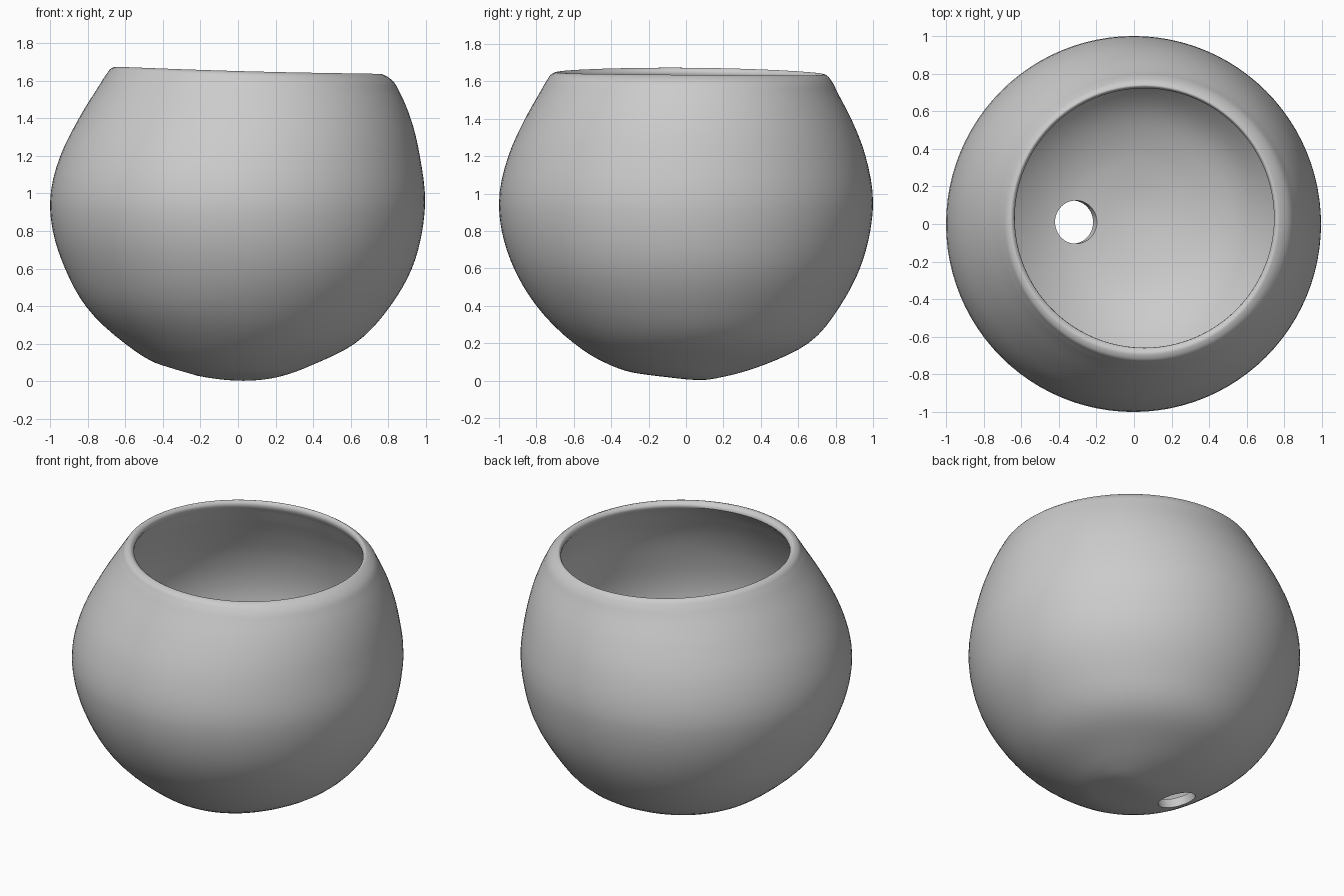
import bpy, bmesh, math

if "Cube" in bpy.data.objects:
    bpy.data.objects.remove(bpy.data.objects["Cube"])

SEG = 96      # points around each ring
SUB = 4       # rings between neighbouring stations

# Stations from outer base, over the rim, to inner base: z, left x, right x, front y, back y
STATIONS = [
    (0.003, 0.03, 0.03, 0.08, 0.08),
    (0.018, -0.15, 0.19, -0.10, 0.19),
    (0.042, -0.27, 0.28, -0.28, 0.29),
    (0.085, -0.41, 0.39, -0.41, 0.42),
    (0.20, -0.60, 0.62, -0.60, 0.655),
    (0.40, -0.81, 0.81, -0.80, 0.825),
    (0.60, -0.92, 0.925, -0.92, 0.93),
    (0.80, -0.985, 0.98, -0.985, 0.985),
    (0.95, -1.0, 0.995, -1.0, 1.0),
    (1.20, -0.945, 0.967, -0.95, 0.96),
    (1.40, -0.84, 0.92, -0.86, 0.885),
    (1.55, -0.74, 0.86, -0.775, 0.81),
    (1.61, -0.70, 0.825, -0.74, 0.78),
    (1.64, -0.675, 0.785, -0.715, 0.755),
    (1.648, -0.652, 0.76, -0.685, 0.735),
    (1.63, -0.635, 0.745, -0.66, 0.722),
    (1.57, -0.665, 0.775, -0.695, 0.745),
    (1.38, -0.79, 0.865, -0.81, 0.835),
    (1.20, -0.885, 0.905, -0.89, 0.90),
    (0.95, -0.94, 0.935, -0.94, 0.94),
    (0.80, -0.925, 0.92, -0.925, 0.925),
    (0.60, -0.86, 0.865, -0.86, 0.87),
    (0.40, -0.74, 0.74, -0.73, 0.755),
    (0.23, -0.56, 0.57, -0.56, 0.60),
    (0.13, -0.38, 0.37, -0.38, 0.40),
    (0.09, -0.22, 0.23, -0.22, 0.25),
    (0.066, 0.02, 0.02, 0.05, 0.05),
]


def smooth_rows(rows):
    """Hermite interpolation of the stations by chord length."""
    t = [0.0]
    for a, b in zip(rows, rows[1:]):
        t.append(t[-1] + math.hypot(b[0] - a[0], (b[2] - b[1] - a[2] + a[1]) / 2))
    n = len(rows)

    def slope(i, k):
        if i in (0, n - 1):
            j = 0 if i == 0 else n - 2
            return 0.0 if k == 0 else (rows[j + 1][k] - rows[j][k]) / (t[j + 1] - t[j])
        h0, h1 = t[i] - t[i - 1], t[i + 1] - t[i]
        d0 = (rows[i][k] - rows[i - 1][k]) / h0
        d1 = (rows[i + 1][k] - rows[i][k]) / h1
        return (d0 * h1 + d1 * h0) / (h0 + h1)

    out = []
    for i in range(n - 1):
        h = t[i + 1] - t[i]
        for s in range(SUB):
            u = s / SUB
            a, b = 2*u**3 - 3*u**2 + 1, u**3 - 2*u**2 + u
            c, d = -2*u**3 + 3*u**2, u**3 - u**2
            out.append([a * rows[i][k] + b * h * slope(i, k)
                        + c * rows[i + 1][k] + d * h * slope(i + 1, k) for k in range(5)])
    out.append(list(rows[-1]))
    return out


def ring_point(row, ang):
    """Point on an off-centre ellipse; the rim dips gently to the right and back."""
    z, xl, xr, yf, yb = row
    ca, sa = math.cos(ang), math.sin(ang)
    f = min(max((z - 1.2) / 0.44, 0), 1)
    wave = -0.019 * ca - 0.006 * sa + 0.005 * math.cos(2 * ang)
    return ((xl + xr) / 2 + (xr - xl) / 2 * ca,
            (yf + yb) / 2 + (yb - yf) / 2 * sa,
            z + wave * f * f * (3 - 2 * f))


# Bowl: one closed skin, outside and inside
rows = smooth_rows(STATIONS)
bm = bmesh.new()
rings = [[bm.verts.new(ring_point(r, 2 * math.pi * i / SEG)) for i in range(SEG)]
         for r in rows[1:-1]]
base_out = bm.verts.new(ring_point(rows[0], 0))
base_in = bm.verts.new(ring_point(rows[-1], 0))
for a, b in zip(rings, rings[1:]):
    for i in range(SEG):
        j = (i + 1) % SEG
        bm.faces.new((a[i], a[j], b[j], b[i]))
for i in range(SEG):
    j = (i + 1) % SEG
    bm.faces.new((base_out, rings[0][j], rings[0][i]))
    bm.faces.new((base_in, rings[-1][i], rings[-1][j]))
bmesh.ops.recalc_face_normals(bm, faces=bm.faces)
mesh = bpy.data.meshes.new("bowl")
bm.to_mesh(mesh)
bm.free()
bowl = bpy.data.objects.new("bowl", mesh)
bpy.context.collection.objects.link(bowl)

grey = bpy.data.materials.new("plain grey")
grey.diffuse_color = (0.6, 0.6, 0.6, 1)
grey.use_nodes = True
grey.node_tree.nodes["Principled BSDF"].inputs["Base Color"].default_value = grey.diffuse_color
mesh.materials.append(grey)

# Drain hole, square to the sloping wall
bpy.ops.mesh.primitive_cylinder_add(vertices=48, radius=0.115, depth=0.3,
                                    location=(-0.32, 0.01, 0.085),
                                    rotation=(0, math.radians(20), 0))
cutter = bpy.context.object
cutter.name = "drain_hole_cutter"
cutter.hide_render = True
cutter.data.materials.append(grey)
cut = bowl.modifiers.new("drain_hole", 'BOOLEAN')
cut.operation = 'DIFFERENCE'
cut.solver = 'EXACT'
cut.object = cutter

bpy.ops.object.select_all(action='DESELECT')
bowl.select_set(True)
bpy.context.view_layer.objects.active = bowl
bpy.ops.object.modifier_apply(modifier=cut.name)
bpy.data.objects.remove(cutter)
bpy.ops.object.shade_smooth_by_angle(angle=math.radians(40))
